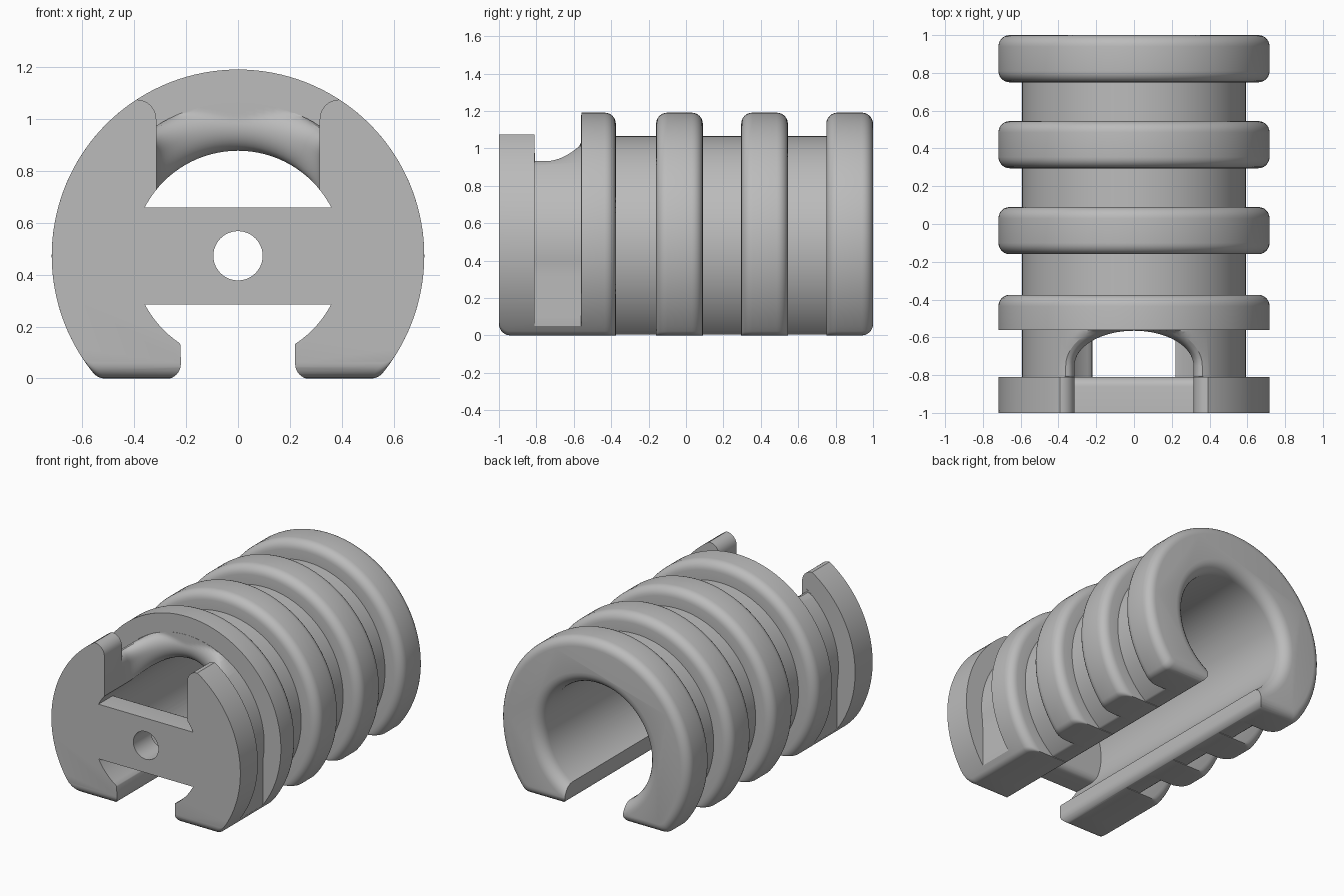
import bpy, bmesh
from math import sin, cos, pi, atan2, sqrt

if "Cube" in bpy.data.objects:
    bpy.data.objects.remove(bpy.data.objects["Cube"])

ZC = 0.473       # height of the cylinder axis
R = 0.718        # ring radius
CORE = 0.592     # groove radius
BORE = 0.405
F = 0.06         # rim rounding
STEPS = 6


def volume(mesh):
    total = 0
    for face in mesh.polygons:
        p = [mesh.vertices[i].co for i in face.vertices]
        total += sum(p[0].dot(a.cross(b)) for a, b in zip(p[1:], p[2:])) / 6
    return total


def top(mesh):
    return max((v.co.z for v in mesh.vertices), default=0)


def loft(name, sections):
    """Closed solid through loops that all have the same point count."""
    bm = bmesh.new()
    loops = [[bm.verts.new(p) for p in s] for s in sections]
    n = len(loops[0])
    for a, b in zip(loops, loops[1:]):
        for i in range(n):
            j = (i + 1) % n
            bm.faces.new((a[i], a[j], b[j], b[i]))
    bm.faces.new(loops[0][::-1])
    bm.faces.new(loops[-1])
    mesh = bpy.data.meshes.new(name)
    bm.to_mesh(mesh)
    bm.free()
    if volume(mesh) < 0:
        mesh.flip_normals()
    obj = bpy.data.objects.new(name, mesh)
    bpy.context.collection.objects.link(obj)
    return obj


def at_y(profile, y):
    return [(x, y, z) for x, z in profile]


def prism(name, profile, y0, y1):
    return loft(name, [at_y(profile, y0), at_y(profile, y1)])


def arc(cx, cz, r, a0, a1, n):
    return [(cx + r * cos(a0 + (a1 - a0) * i / n), cz + r * sin(a0 + (a1 - a0) * i / n))
            for i in range(n + 1)]


def circle(r, n=96):
    return arc(0, ZC, r, 0, 2 * pi, n)[:-1]


def flat_round(r, bottom=0.0, c=F):
    """Circle cut flat underneath, with rounded lower corners."""
    d = ZC - bottom - c
    cx = sqrt((r - c) ** 2 - d ** 2)
    a = atan2(-d, cx)
    return (arc(cx, bottom + c, c, -pi / 2, a, STEPS)[:-1] + arc(0, ZC, r, a, pi - a, 96)
            + arc(-cx, bottom + c, c, pi - a, 1.5 * pi, STEPS)[1:])


def throat_point(x, z):
    """Groove circle above, straight vertical sides below."""
    low = ZC + (z - ZC) * CORE / R
    return (x * CORE / R, low) if low > 0.37 else (max(-0.582, min(0.582, x)), z)


def cut(target, cutter):
    """Subtract the cutter, keeping the first solver result that only removes material."""
    mod = target.modifiers.new("cut", "BOOLEAN")
    mod.operation = "DIFFERENCE"
    mod.object = cutter
    before = volume(target.data)
    for solver in ("MANIFOLD", "EXACT"):
        mod.solver = solver
        bpy.context.view_layer.update()
        graph = bpy.context.evaluated_depsgraph_get()
        result = bpy.data.meshes.new_from_object(target.evaluated_get(graph))
        if (0.4 * before < volume(result) < 0.9999 * before
                and top(result) < top(target.data) + 0.001):
            target.data = result
            break
    target.modifiers.remove(mod)
    bpy.data.objects.remove(cutter)


# Main body: front flange, straight-sided throat, then rounded rings and grooves
throat = [throat_point(x, z) for x, z in flat_round(R)]
core = flat_round(CORE, 0.004, 0.03)
quarter = [k / STEPS * pi / 2 for k in range(STEPS + 1)]
sections = [at_y(flat_round(R, F * (1 - sin(a))), -1 + F * (1 - cos(a))) for a in quarter]
sections += [at_y(flat_round(R), -0.81), at_y(throat, -0.8095),
             at_y(throat, -0.5605), at_y(flat_round(R), -0.56)]
rings = [(None, -0.375), (-0.16, 0.09), (0.295, 0.545), (0.75, 1.0)]
for start, end in rings:
    if start is not None:
        sections.append(at_y(core, start))
        for a in quarter:
            sections.append(at_y(flat_round(R - F * (1 - sin(a))), start + F * (1 - cos(a))))
    for a in reversed(quarter):
        e = F * (1 - sin(a))
        sections.append(at_y(flat_round(R - e, e if end == 1.0 else 0), end - F * (1 - cos(a))))
    if end < 1.0:
        sections.append(at_y(core, end))
body = loft("ringed_sleeve", sections)

# Bore with a rounded rear mouth, leaving the front crossbar standing
mouth = 0.08
bore_sections = [at_y(circle(BORE), -1.1)]
bore_sections += [at_y(circle(BORE + mouth * (1 - cos(a))), 1 - mouth + mouth * sin(a))
                  for a in quarter]
bore_sections.append(at_y(circle(BORE + mouth), 1.1))
bore = loft("bore_cutter", bore_sections)
bar_side = ([(-1.2, 0.285)] + arc(-0.86, 0.335, 0.05, -pi / 2, 0, STEPS)
            + arc(-0.86, 0.61, 0.05, 0, pi / 2, STEPS) + [(-1.2, 0.66)])
bar = loft("crossbar_keeper", [[(x, y, z) for y, z in bar_side] for x in (-0.5, 0.5)])
cut(bore, bar)
cut(body, bore)

# Lower slot with rounded edges; one inner lip is rounded as well
edge = F - 0.003
slot = (arc(0.28, edge, F, 1.5 * pi, pi, STEPS) + [(0.22, 0.2), (-0.28, 0.2), (-0.26, 0.172),
        (-0.235, 0.155), (-0.222, 0.13)]
        + arc(-0.28, edge, F, 0, -pi / 2, STEPS) + [(-0.28, -0.1), (0.28, -0.1)])
cut(body, prism("slot_cutter", slot, -1.1, 1.1))

# Upper window through the throat, with a rounded rim
HALF, MID, DEPTH, RIM = 0.315, -0.75, 0.185, 0.09


def window_loop(s, r=None, z=None):
    e = RIM * (1 - sqrt(max(0, 1 - s * s)))
    ex = e if s > 0 else 0
    pts = arc(0, 0, 1, 0, pi, 32)
    pts = [((HALF + ex) * x, MID + (DEPTH + e) * y) for x, y in pts]
    if s > 0:
        pts = [(x, min(y, -0.562)) for x, y in pts]
    pts += [(-HALF - ex, -0.808), (HALF + ex, -0.808)]
    return [(x, y, z if z else ZC + sqrt(r * r - x * x)) for x, y in pts]


middle, half_wall = (CORE + BORE) / 2, (CORE - BORE) / 2 + 0.004
loops = [window_loop(-1, z=0.6)]
loops += [window_loop(k / 8, r=middle + half_wall * k / 8) for k in range(-8, 9)]
loops.append(window_loop(1, z=1.3))
cut(body, loft("window_cutter", loops))

# Gap between the two front horns, with rounded horn tips
tip = arc(0.39, 1.0, 0.075, pi, pi / 2, STEPS)
right = [(HALF, 0.7)] + tip + [(0.5, 1.08), (0.5, 1.4)]
gap = right + [(-x, z) for x, z in reversed(right)]
cut(body, prism("gap_cutter", gap, -1.1, -0.805))

# Pin hole through the crossbar
cut(body, prism("pin_hole_cutter", arc(0, ZC, 0.095, 0, 2 * pi, 48)[:-1], -1.1, -0.7))

# One flat colour, smooth shading with sharp edges kept
grey = bpy.data.materials.new("plain grey")
grey.use_nodes = True
grey.diffuse_color = (0.5, 0.5, 0.5, 1)
grey.node_tree.nodes["Principled BSDF"].inputs["Base Color"].default_value = (0.5, 0.5, 0.5, 1)
body.data.materials.clear()
body.data.materials.append(grey)
bpy.ops.object.select_all(action="DESELECT")
body.select_set(True)
bpy.context.view_layer.objects.active = body
bpy.ops.object.shade_smooth_by_angle(angle=0.5)
